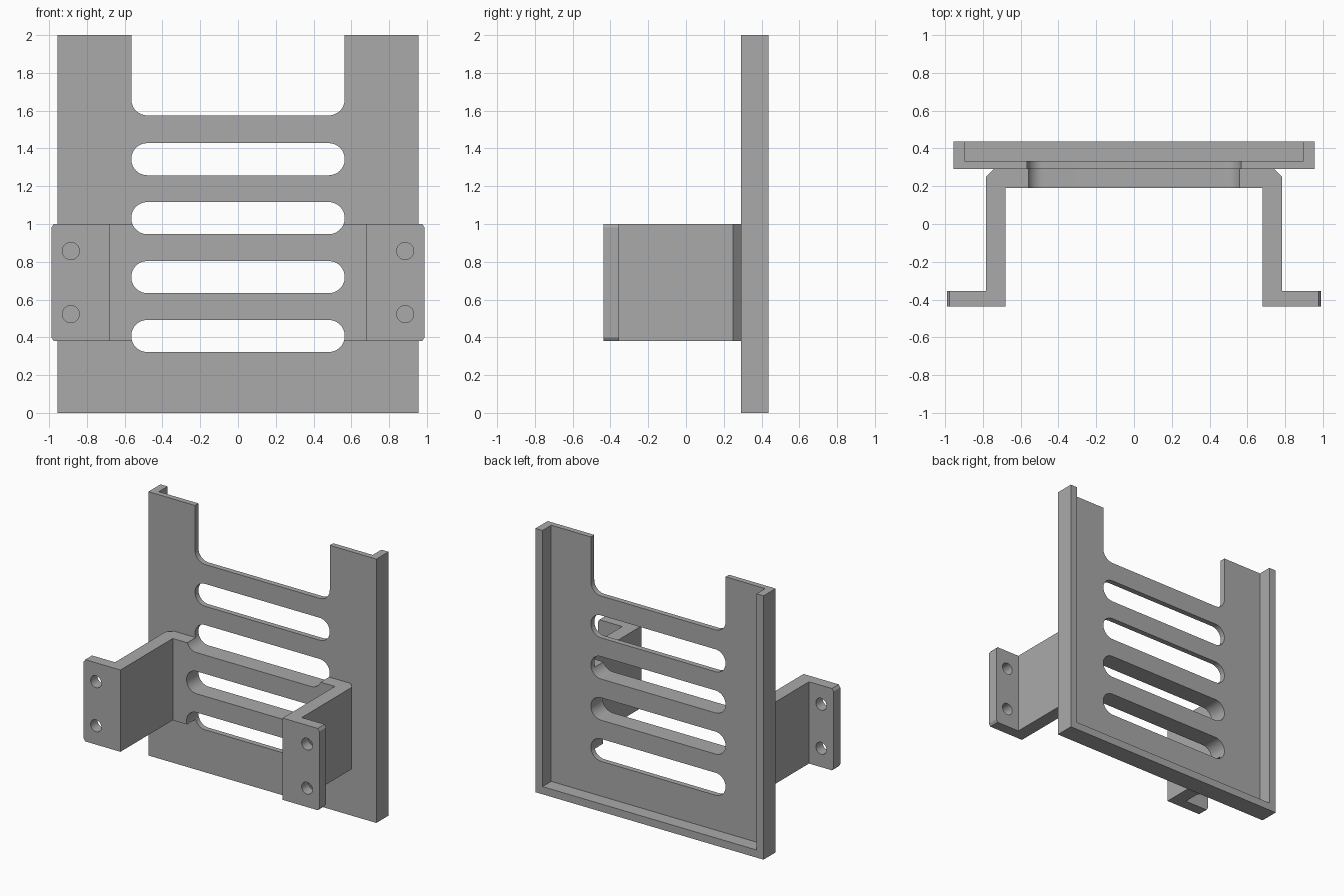
import bpy, bmesh, math
from mathutils import Vector

cube = bpy.data.objects.get("Cube")
if cube:
    bpy.data.objects.remove(cube, do_unlink=True)

grey = bpy.data.materials.new("plain grey")
grey.use_nodes = True
colour = (0.4, 0.4, 0.4, 1)
grey.diffuse_color = colour
grey.node_tree.nodes["Principled BSDF"].inputs["Base Color"].default_value = colour


def prism(bm, points, depth):
    """Extrude a closed 3D outline along the depth vector."""
    face = bm.faces.new([bm.verts.new(p) for p in points])
    out = bmesh.ops.extrude_face_region(bm, geom=[face], use_keep_orig=True)
    moved = [g for g in out["geom"] if isinstance(g, bmesh.types.BMVert)]
    bmesh.ops.translate(bm, verts=moved, vec=Vector(depth))


def finish(bm, name):
    bmesh.ops.recalc_face_normals(bm, faces=bm.faces)
    mesh = bpy.data.meshes.new(name)
    bm.to_mesh(mesh)
    bm.free()
    mesh.materials.append(grey)
    obj = bpy.data.objects.new(name, mesh)
    bpy.context.collection.objects.link(obj)
    return obj


def rounded(half, z0, z1, r, steps=12):
    """Rounded rectangle outline in x and z, centred on x = 0."""
    pts = []
    corners = ((half - r, z1 - r), (r - half, z1 - r), (r - half, z0 + r), (half - r, z0 + r))
    for i, (cx, cz) in enumerate(corners):
        for s in range(steps + 1):
            a = math.pi / 2 * (i + s / steps)
            pts.append((cx + r * math.cos(a), cz + r * math.sin(a)))
    return pts


def rect(x0, x1, z0, z1):
    return [(x0, z0), (x1, z0), (x1, z1), (x0, z1)]


def slab(bm, outline, y0, y1):
    """Extrude an x-z outline from y0 to y1."""
    prism(bm, [(x, y0, z) for x, z in outline], (0, y1 - y0, 0))


def cut(obj, cutters):
    for c in cutters:
        c.hide_render = True
        mod = obj.modifiers.new("cut", "BOOLEAN")
        mod.operation = "DIFFERENCE"
        mod.solver = "EXACT"
        mod.object = c
    bpy.context.view_layer.update()
    graph = bpy.context.evaluated_depsgraph_get()
    mesh = bpy.data.meshes.new_from_object(obj.evaluated_get(graph))
    obj.modifiers.clear()
    obj.data = mesh


# Cutter: four long slots and the open notch at the top
bm = bmesh.new()
for i in range(4):
    z = 0.322 + i * 0.312
    slab(bm, rounded(0.565, z, z + 0.17, 0.0849), 0, 0.6)
slab(bm, rounded(0.565, 1.575, 2.3, 0.085), 0, 0.6)
slots = finish(bm, "slot_cutter")

# Cutter: shallow tray in the back of the plate, open at the top
bm = bmesh.new()
slab(bm, rect(-0.897, 0.897, 0.058, 2.2), 0.333, 0.6)
pocket = finish(bm, "pocket_cutter")

# Cutter: screw holes and the clipped outer corners of the feet
bm = bmesh.new()
for side in (-1, 1):
    for z in (0.523, 0.857):
        slab(bm, [(side * 0.885 + x, z + h) for x, h in rounded(0.045, -0.045, 0.045, 0.0449)], -0.6, -0.2)
    for z, up in ((0.38, 1), (1.0, -1)):
        slab(bm, [(side * 0.948, z - up * 0.04), (side * 1.03, z - up * 0.04),
                  (side * 1.03, z + up * 0.082)], -0.6, -0.2)
holes = finish(bm, "foot_cutter")

# Slotted back plate
bm = bmesh.new()
slab(bm, rect(-0.956, 0.956, 0, 2), 0.292, 0.437)
plate = finish(bm, "slotted_plate")
cut(plate, [pocket, slots])

# Mounting bracket: one bent profile, mirrored and extruded upward
half = [(0.74, 0.292), (0.783, 0.25), (0.783, -0.355), (0.988, -0.355),
        (0.988, -0.437), (0.68, -0.437), (0.68, 0.19)]
outline = half + [(-x, y) for x, y in reversed(half)]
bm = bmesh.new()
prism(bm, [(x, y, 0.38) for x, y in outline], (0, 0, 0.62))
bracket = finish(bm, "mounting_bracket")
cut(bracket, [slots, holes])

# Remove the helpers and smooth only the rounded walls
for helper in (slots, pocket, holes):
    bpy.data.objects.remove(helper, do_unlink=True)
bpy.ops.object.select_all(action="DESELECT")
for obj in (plate, bracket):
    obj.select_set(True)
    bpy.context.view_layer.objects.active = obj
bpy.ops.object.shade_smooth_by_angle(angle=math.radians(30))
